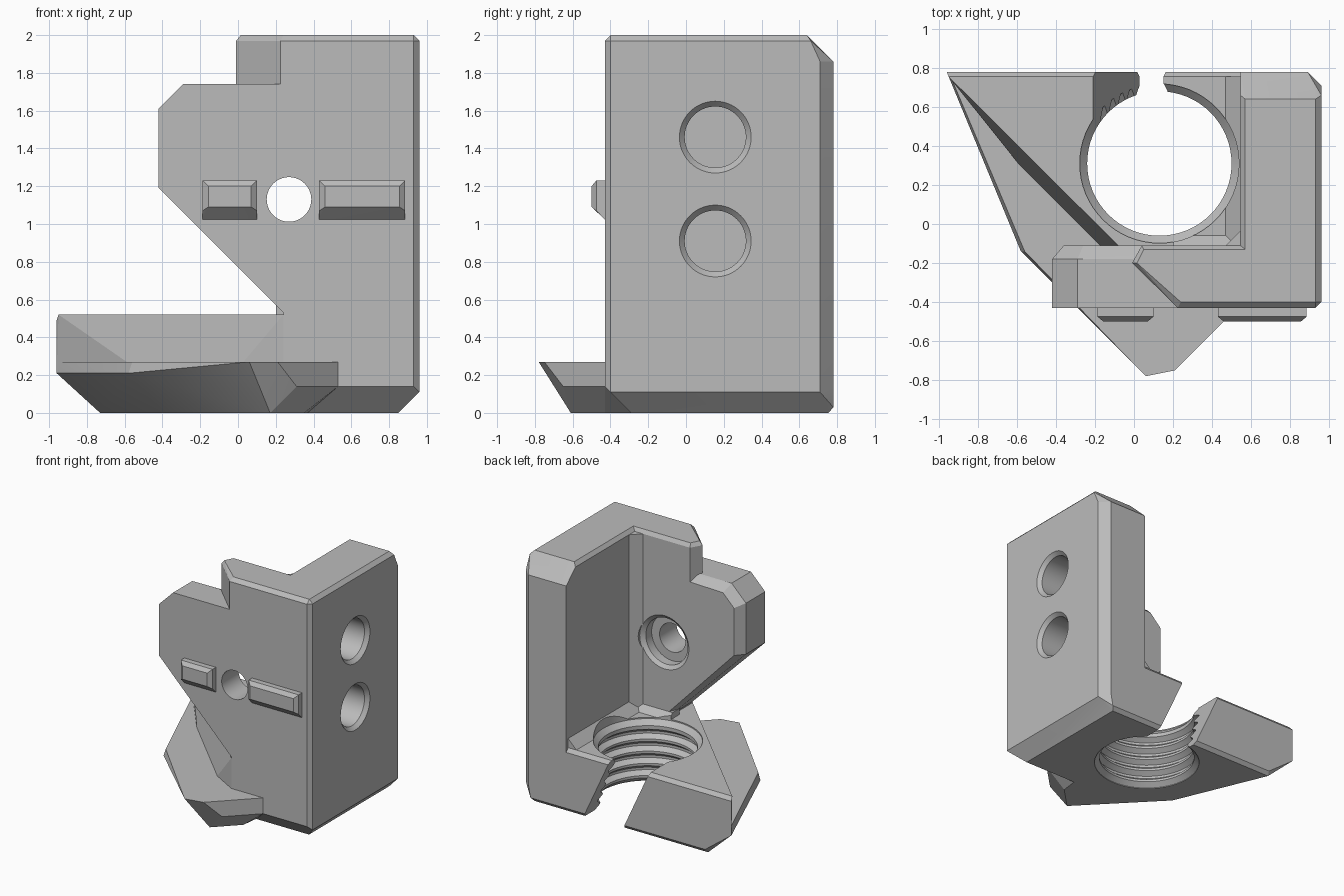
import bpy, bmesh, math
from mathutils import Matrix, Vector

if "Cube" in bpy.data.objects:
    bpy.data.objects.remove(bpy.data.objects["Cube"], do_unlink=True)

grey = bpy.data.materials.new("plain_grey")
grey.use_nodes = True
grey.diffuse_color = (0.5, 0.5, 0.5, 1)
grey.node_tree.nodes["Principled BSDF"].inputs["Base Color"].default_value = (0.5, 0.5, 0.5, 1)


def make(name, bm):
    bmesh.ops.recalc_face_normals(bm, faces=bm.faces)
    mesh = bpy.data.meshes.new(name)
    bm.to_mesh(mesh)
    bm.free()
    mesh.materials.append(grey)
    ob = bpy.data.objects.new(name, mesh)
    bpy.context.collection.objects.link(ob)
    return ob


def hull(name, pts):
    """Solid convex block through the given corners."""
    bm = bmesh.new()
    for p in pts:
        bm.verts.new(p)
    bmesh.ops.convex_hull(bm, input=bm.verts)
    bmesh.ops.delete(bm, geom=[v for v in bm.verts if not v.link_faces], context='VERTS')
    bmesh.ops.dissolve_limit(bm, angle_limit=0.01, verts=bm.verts, edges=bm.edges)
    return make(name, bm)


def at(z, *xy):
    return [(x, y, z) for x, y in xy]


def lathe(name, profile, origin, axis, n=64):
    """Closed solid of revolution from (radius, distance along axis) pairs."""
    bm = bmesh.new()
    rings = [[bm.verts.new((r * math.cos(2 * math.pi * i / n), r * math.sin(2 * math.pi * i / n), h))
              for i in range(n)] for r, h in profile]
    for a, b in zip(rings, rings[1:]):
        for i in range(n):
            j = (i + 1) % n
            bm.faces.new((a[i], a[j], b[j], b[i]))
    bm.faces.new(rings[0])
    bm.faces.new(rings[-1])
    turn = Vector((0, 0, 1)).rotation_difference(Vector(axis)).to_matrix().to_4x4()
    bm.transform(Matrix.Translation(origin) @ turn)
    return make(name, bm)


def combine(body, tools, operation):
    for tool in tools:
        mod = body.modifiers.new("combine", 'BOOLEAN')
        mod.object, mod.operation, mod.solver = tool, operation, 'EXACT'
        graph = bpy.context.evaluated_depsgraph_get()
        mesh = bpy.data.meshes.new_from_object(body.evaluated_get(graph))
        body.modifiers.clear()
        body.data = mesh
        bpy.data.objects.remove(tool, do_unlink=True)


F, B = -0.43, 0.78      # front and back faces
IN, PB = 0.545, -0.11   # inner wall face, back face of the front plate

# Side wall with chamfered edges
foot = [(IN, F), (0.93, F), (0.96, F + 0.03), (0.96, 0.71), (0.89, B), (IN, B)]
wall = hull("bracket", at(0, (IN, -0.29), (0.85, -0.29), (0.85, 0.755), (IN, 0.755))
            + at(0.03, (IN, B), (0.87, B)) + at(0.11, (0.96, -0.4), (0.96, 0.71))
            + at(0.14, *foot) + at(1.86, (0.89, B), (IN, B), (0.96, 0.71))
            + at(1.97, (IN, F), (0.93, F), (0.96, -0.4), (0.96, 0.66), (IN, 0.66))
            + at(2, (0.57, -0.4), (0.93, -0.4), (0.93, 0.64), (0.57, 0.64)))

# Front plate: main slab, with the back rim cut back on its free edges
rim = [(0.8, 1.74), (-0.29, 1.74), (-0.42, 1.61), (-0.42, 1.19), (0.24, 0.53), (0.8, 0.53)]
inner = [(0.8, 1.71), (-0.26, 1.68), (-0.36, 1.58), (-0.36, 1.19), (0.27, 0.53), (0.8, 0.53)]
plate = hull("plate", [(x, y, z) for y in (F, -0.18) for x, z in rim]
             + [(x, PB, z) for x, z in inner])
plate_foot = hull("plate_foot", at(0, (0.24, -0.29), (0.8, -0.29), (0.24, PB), (0.8, PB))
                  + [(x, y, z) for x in (0.24, 0.8) for y, z in
                     ((F, 0.14), (F, 0.6), (PB, 0.6))])
tab = [(0.8, F), (0.225, F), (-0.01, -0.2), (0.04, PB), (0.8, PB)]
tab_in = [(0.8, F + 0.03), (0.24, F + 0.03), (0.015, -0.2), (0.05, PB - 0.02), (0.8, PB - 0.02)]
plate_tab = hull("plate_tab", at(1.6, *tab) + at(1.97, *tab) + at(2, *tab_in))

# Base: low flared prow and the higher block behind the diagonal step
prow = hull("prow", at(0, (-0.73, 0.755), (-0.404, -0.016), (0.17, -0.61), (0.35, F), (0.5, 0.755))
            + at(0.14, (0.31, -0.65), (0.53, F)) + at(0.03, (-0.72, B), (0.5, B))
            + at(0.21, (-0.96, B), (-0.58, -0.14))
            + at(0.27, (-0.95, B), (-0.56, -0.14), (0.06, -0.78), (0.21, -0.75), (0.53, F), (0.53, B)))
block = hull("block", at(0, (-0.73, 0.755), (-0.2, -0.18), (0.24, -0.29), (0.7, -0.29), (0.7, 0.755))
             + at(0.03, (-0.7, B), (0.7, B)) + at(0.14, (0.24, F), (0.7, F))
             + at(0.21, (-0.96, B))
             + at(0.49, (-0.96, B), (0.7, B))
             + at(0.52, (-0.95, 0.755), (0.24, F), (0.7, F), (0.7, 0.755)))

# Inner corner fillets
corner = hull("corner", [(x, y, z) for z in (0.4, 1.97) for x, y in
                         ((0.47, PB - 0.05), (0.47, PB), (IN, PB + 0.075), (0.6, PB + 0.075), (0.6, PB - 0.05))])
wall_fillet = hull("wall_fillet", [(x, y, z) for y in (-0.2, 0.755) for x, z in
                                   ((0.47, 0.45), (0.47, 0.52), (IN, 0.595), (0.6, 0.595), (0.6, 0.45))])
plate_fillet = hull("plate_fillet", [(x, y, z) for x in (0.2, 0.6) for y, z in
                                     ((PB + 0.05, 0.45), (PB + 0.05, 0.52), (PB, 0.57), (-0.2, 0.57), (-0.2, 0.45))])


# Raised locating ribs on the front
def rib(x0, x1):
    return hull("rib", [(x, F + 0.05, z) for x in (x0, x1) for z in (1.025, 1.23)]
                + [(x, F, z) for x in (x0, x1) for z in (1.025, 1.23)]
                + [(x, F - 0.045, z) for x in (x0, x1) for z in (1.07, 1.23)]
                + [(x, F - 0.07, z) for x in (x0 + 0.03, x1 - 0.03) for z in (1.09, 1.2)])


combine(wall, [plate, plate_foot, plate_tab, prow, block, corner, wall_fillet, plate_fillet,
               rib(-0.187, 0.1), rib(0.43, 0.885)], 'UNION')

# Threaded bore, with a widened mouth at both ends
minor, major, pitch = 0.37, 0.408, 0.1
bore = [(major, -0.1), (major, 0.005), (minor, 0.04)]
for k in range(4):
    z = 0.06 + k * pitch
    bore += [(minor, z), (major, z + 0.03), (major, z + 0.05), (minor, z + 0.08)]
bore += [(minor, 0.47), (major, 0.51), (major, 0.64)]
thread = lathe("thread", bore, (0.13, 0.31, 0), (0, 0, 1))

# Slanted slot opening the bore to the back
slot = hull("slot", [(x + (0.52 - z) * 0.46, y, z) for x in (-0.21, 0.15)
                     for y in (0.5, 1) for z in (-0.1, 0.6)])

# Screw hole with counterbore, and two blind side pockets
screw = lathe("screw", [(0.118, -0.2), (0.118, 0.22), (0.19, 0.22), (0.19, 0.295), (0.225, 0.325), (0.225, 0.36)],
              (0.27, F, 1.13), (0, 1, 0))
pockets = [lathe("pocket", [(0.19, -0.1), (0.19, 0), (0.162, 0.03), (0.162, 0.3)],
                 (0.96, 0.155, z), (-1, 0, 0)) for z in (1.46, 0.91)]
combine(wall, [thread, slot, screw] + pockets, 'DIFFERENCE')

# Crisp edges, smooth round holes
bpy.ops.object.select_all(action='DESELECT')
wall.select_set(True)
bpy.context.view_layer.objects.active = wall
bpy.ops.object.shade_smooth_by_angle(angle=math.radians(15))
